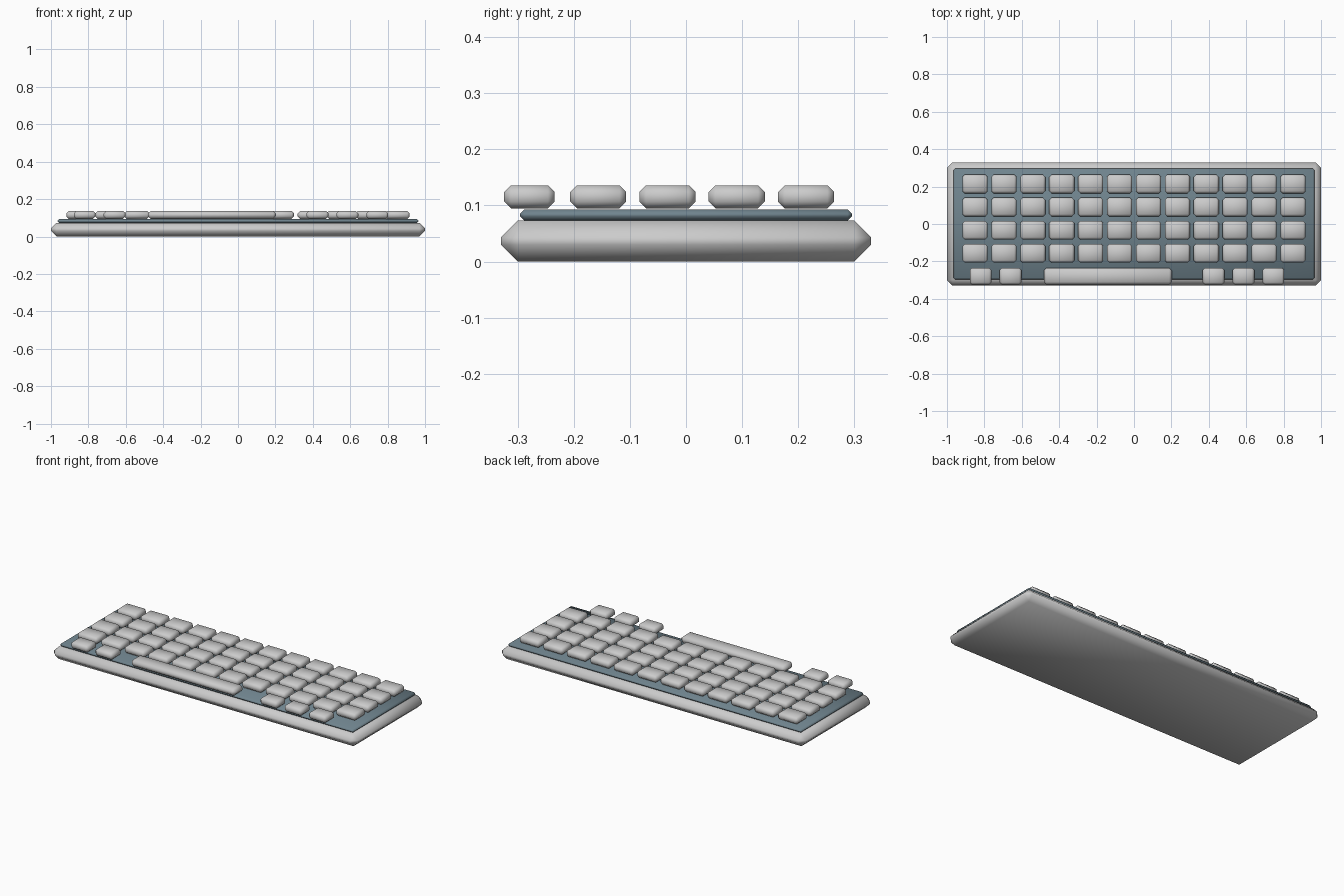
import bpy

if "Cube" in bpy.data.objects:
    bpy.data.objects.remove(bpy.data.objects["Cube"])


def block(name, center, size, bevel):
    """Chamfered, smooth-shaded box."""
    bpy.ops.mesh.primitive_cube_add(size=1, location=center)
    ob = bpy.context.object
    ob.name = name
    ob.scale = size
    bpy.ops.object.transform_apply(location=False, rotation=False, scale=True)
    mod = ob.modifiers.new("chamfer", 'BEVEL')
    mod.width = bevel
    mod.segments = 1
    mod.limit_method = 'NONE'
    ob.data.polygons.foreach_set("use_smooth", [True] * len(ob.data.polygons))
    return ob


# Case and coloured key plate
block("case", (0, 0, 0.0365), (2.0, 0.66, 0.073), 0.03)
plate = block("key_plate", (0, 0, 0.083), (1.93, 0.592, 0.02), 0.008)
mat = bpy.data.materials.new("slate_blue")
mat.diffuse_color = (0.16, 0.23, 0.27, 1)
mat.use_nodes = True
mat.node_tree.nodes["Principled BSDF"].inputs["Base Color"].default_value = mat.diffuse_color
plate.data.materials.append(mat)

KEY_Z, KEY_H = 0.1155, 0.041

# Main grid of keys: 4 rows of 12
for row in range(4):
    for col in range(12):
        x = -0.85 + col * 1.7 / 11
        y = 0.214 - row * 0.1235
        block(f"key_{row + 1}_{col + 1}", (x, y, KEY_Z), (0.134, 0.1, KEY_H), 0.012)

# Bottom row: modifier keys and space bar
for i, x in enumerate((-0.82, -0.66, 0.425, 0.585, 0.745)):
    block(f"bottom_key_{i + 1}", (x, -0.279, KEY_Z), (0.116, 0.09, KEY_H), 0.012)
block("space_bar", (-0.14, -0.279, KEY_Z), (0.684, 0.09, KEY_H), 0.014)
